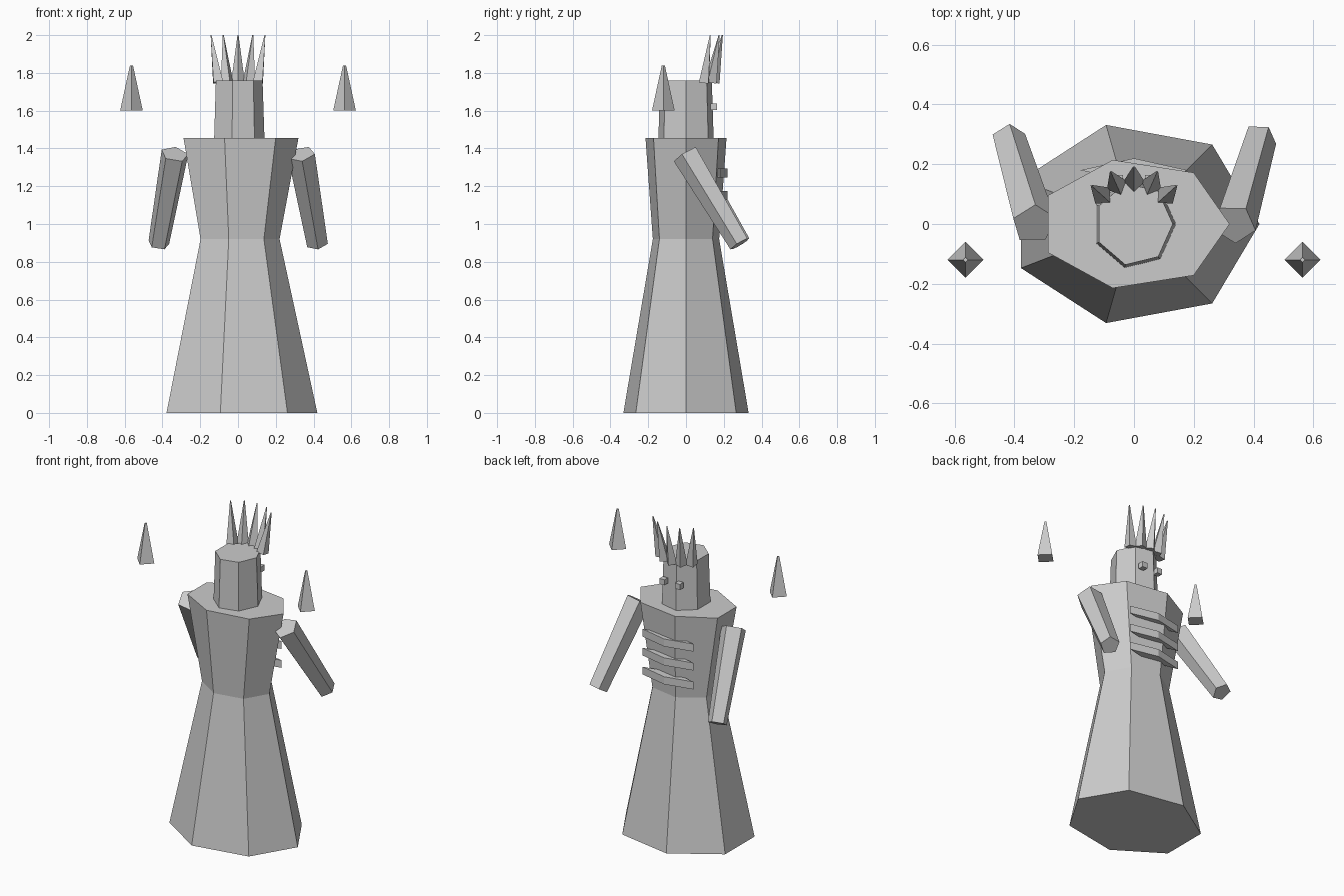
import bpy, bmesh, math
from mathutils import Vector

if "Cube" in bpy.data.objects:
    bpy.data.objects.remove(bpy.data.objects["Cube"])

stone = bpy.data.materials.new("plain grey")
stone.diffuse_color = (0.6, 0.6, 0.6, 1)
stone.use_nodes = True
stone.node_tree.nodes["Principled BSDF"].inputs["Base Color"].default_value = stone.diffuse_color


def loft(name, rings):
    """Closed flat-faced solid through a list of rings of points."""
    bm = bmesh.new()
    loops = [[bm.verts.new(p) for p in ring] for ring in rings]
    n = len(loops[0])
    for a, b in zip(loops, loops[1:]):
        for i in range(n):
            j = (i + 1) % n
            bm.faces.new((a[i], a[j], b[j], b[i]))
    bm.faces.new(loops[0][::-1])
    bm.faces.new(loops[-1])
    bmesh.ops.recalc_face_normals(bm, faces=bm.faces)
    mesh = bpy.data.meshes.new(name)
    bm.to_mesh(mesh)
    bm.free()
    mesh.materials.append(stone)
    obj = bpy.data.objects.new(name, mesh)
    bpy.context.collection.objects.link(obj)
    return obj


def oval(sides, z, rx, ry, cy=0.0):
    steps = [math.tau * i / sides for i in range(sides)]
    return [Vector((rx * math.cos(t), cy + ry * math.sin(t), z)) for t in steps]


def rod(name, sides, start, end, r0, r1):
    """Tapered rod between two points, first corner level with the ground."""
    start, end = Vector(start), Vector(end)
    d = (end - start).normalized()
    u = d.cross(Vector((0, 0, 1)))
    u = u.normalized() if u.length > 1e-4 else Vector((1, 0, 0))
    v = u.cross(d)
    steps = [math.tau * i / sides for i in range(sides)]
    return loft(name, [[c + r * (u * math.cos(t) + v * math.sin(t)) for t in steps]
                       for c, r in ((start, r0), (end, r1))])


# Seven-sided gown: hem, waist, shoulders
loft("gown", [oval(7, 0, 0.42, 0.34),
              oval(7, 0.92, 0.22, 0.18),
              oval(7, 1.455, 0.32, 0.22)])

# Head
loft("head", [oval(7, 1.455, 0.14, 0.15), oval(7, 1.76, 0.13, 0.14)])

# Diamond-shaped ribs across the +y side
for i, z in enumerate((1.27, 1.15, 1.03)):
    loft(f"rib_{i + 1}", [oval(4, z - 0.024, 0.18, 0.04, 0.18),
                          oval(4, z + 0.024, 0.18, 0.04, 0.18)])

# Crown spikes fanning outwards
for i in range(5):
    a = math.radians(24 * (i - 2))
    s, c = math.sin(a), math.cos(a)
    rod(f"crown_spike_{i + 1}", 4, (0.142 * s, 0.142 * c, 1.75),
        (0.192 * s, 0.192 * c, 2.0), 0.036, 0.003)

for side, x in (("left", -1), ("right", 1)):
    # Arms reaching towards +y
    rod(f"{side}_arm", 5, (0.335 * x, 0, 1.37), (0.42 * x, 0.285, 0.895), 0.075, 0.058)
    # Floating shards
    rod(f"{side}_shard", 4, (0.564 * x, -0.12, 1.6), (0.564 * x, -0.12, 1.84), 0.06, 0.008)
    # Eyes
    h = 0.0175
    loft(f"{side}_eye", [[Vector((0.055 * x + h * p, 0.146 + h * q, z))
                          for p, q in ((-1, -1), (1, -1), (1, 1), (-1, 1))]
                         for z in (1.62 - h, 1.62 + h)])
